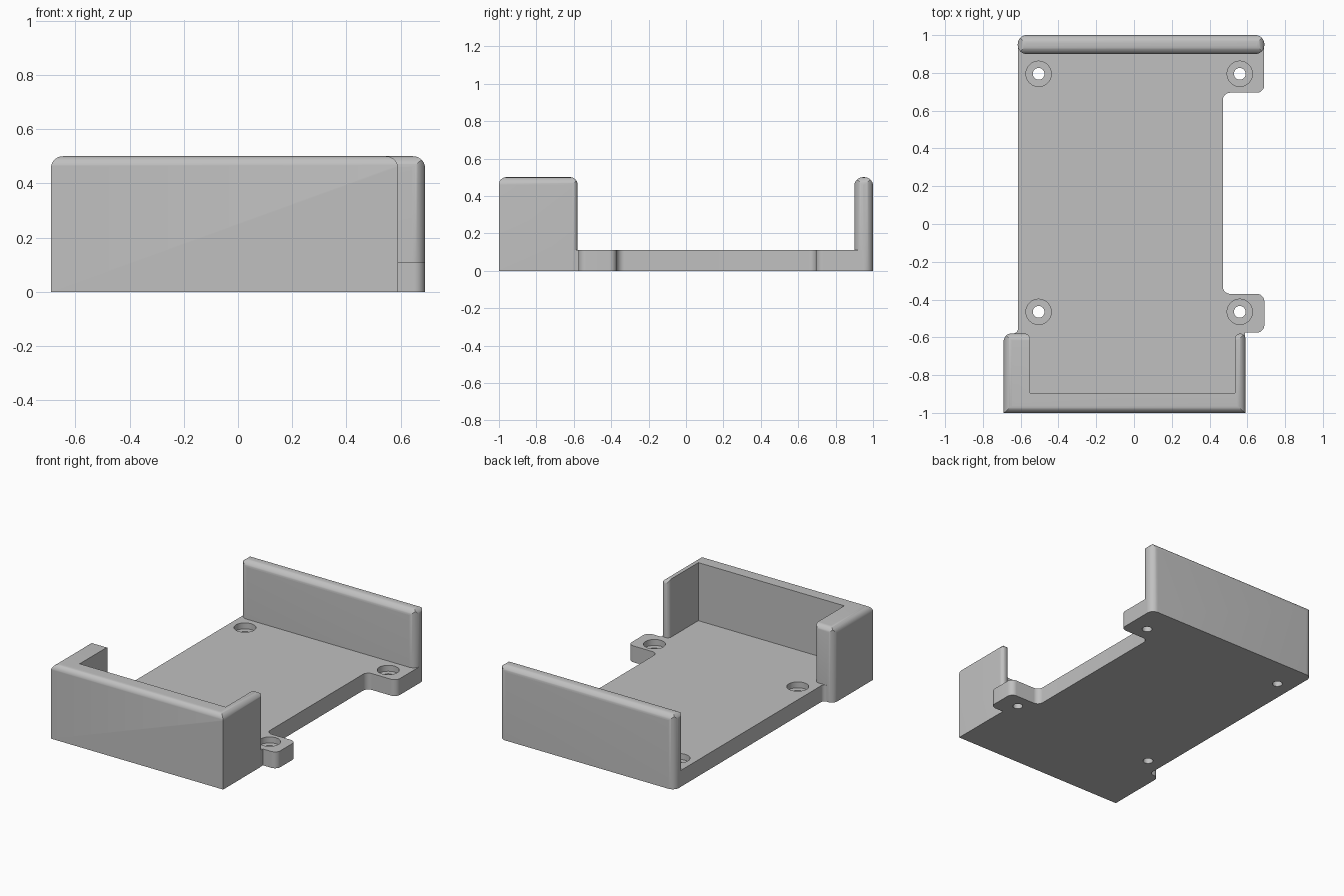
import bpy, bmesh, math
from mathutils import Vector

old = bpy.data.objects.get("Cube")
if old:
    bpy.data.objects.remove(old, do_unlink=True)

EPS = 0.0005  # keeps boolean faces from coinciding


def rounded(points, steps=10):
    """Outline with a fillet of radius r at each (x, y, r) corner."""
    out = []
    n = len(points)
    for i, (x, y, r) in enumerate(points):
        p = Vector((x, y))
        if r == 0:
            out.append(p)
            continue
        a = (Vector(points[i - 1][:2]) - p).normalized()
        b = (Vector(points[(i + 1) % n][:2]) - p).normalized()
        half = a.angle(b) / 2
        centre = p + (a + b).normalized() * r / math.sin(half)
        start = p + a * r / math.tan(half) - centre
        end = p + b * r / math.tan(half) - centre
        sweep = start.angle(end)
        for k in range(steps + 1):
            t = k / steps
            out.append(centre + (start * math.sin((1 - t) * sweep)
                                 + end * math.sin(t * sweep)) / math.sin(sweep))
    return out


def prism(name, points, low, high, axis="z"):
    """Extrude a rounded outline along one axis."""
    place = {"x": lambda p, d: (d, p.x, p.y),
             "y": lambda p, d: (p.x, d, p.y),
             "z": lambda p, d: (p.x, p.y, d)}[axis]
    outline = rounded(points)
    bm = bmesh.new()
    bottom = [bm.verts.new(place(p, low)) for p in outline]
    top = [bm.verts.new(place(p, high)) for p in outline]
    bm.faces.new(bottom)
    bm.faces.new(top)
    for i in range(len(outline)):
        bm.faces.new((bottom[i - 1], bottom[i], top[i], top[i - 1]))
    bmesh.ops.recalc_face_normals(bm, faces=bm.faces)
    mesh = bpy.data.meshes.new(name)
    bm.to_mesh(mesh)
    bm.free()
    obj = bpy.data.objects.new(name, mesh)
    bpy.context.collection.objects.link(obj)
    return obj


def disc_cutter(x, y, radius, low, high):
    bm = bmesh.new()
    bmesh.ops.create_cone(bm, cap_ends=True, segments=48, radius1=radius,
                          radius2=radius, depth=high - low)
    bmesh.ops.translate(bm, verts=bm.verts, vec=(x, y, (low + high) / 2))
    mesh = bpy.data.meshes.new("hole_cutter")
    bm.to_mesh(mesh)
    bm.free()
    obj = bpy.data.objects.new("hole_cutter", mesh)
    bpy.context.collection.objects.link(obj)
    return obj


def combine(target, tool, operation):
    """Apply a boolean and delete the tool."""
    mod = target.modifiers.new("boolean", "BOOLEAN")
    mod.operation = operation
    mod.solver = "EXACT"
    mod.object = tool
    bpy.context.view_layer.objects.active = target
    bpy.ops.object.modifier_apply(modifier=mod.name)
    bpy.data.objects.remove(tool, do_unlink=True)


def round_top(obj, x0, x1, y0, y1, height, rx, ry):
    """Round the outer top edges by intersecting two arched profiles."""
    for axis, a, b, r, top in (("y", x0, x1, rx, height),
                               ("x", y0, y1, ry, height + EPS / 2)):
        a, b = a - EPS, b + EPS
        arch = prism("arch_cutter", [(a, -0.2, 0), (b, -0.2, 0), (b, top, r), (a, top, r)],
                     -1.5, 1.5, axis)
        combine(obj, arch, "INTERSECT")


PLATE, HEIGHT = 0.11, 0.5
LEFT, TAB, NOTCH = -0.615, 0.69, 0.47
ARM_END = -0.58

# Base plate with two screw tabs
tray = prism("mounting_tray", [
    (LEFT, 0.95, 0), (TAB - EPS, 0.95, 0),
    (TAB - EPS, 0.695, 0.04), (NOTCH, 0.695, 0.04),
    (NOTCH, -0.37, 0.04), (TAB, -0.37, 0.04),
    (TAB, -0.575, 0.04), (0.588, -0.575, 0),
    (0.588, -0.7, 0), (0.56, -0.75, 0),
    (0.56, -0.95, 0), (-0.64, -0.95, 0),
    (-0.64, ARM_END + EPS, 0), (LEFT, ARM_END + EPS, 0.024)], 0, PLATE)

# U-shaped front wall
front = prism("front_wall", [
    (-0.69, -1, 0), (0.59, -1, 0),
    (0.59, ARM_END, 0.027), (0.535, ARM_END, 0.027),
    (0.535, -0.895, 0), (-0.55, -0.895, 0),
    (-0.55, ARM_END, 0.03), (-0.69, ARM_END, 0.04)], 0, 0.6)
round_top(front, -0.69, 0.59, -1, ARM_END, HEIGHT, 0.045, 0.04)

# Back wall with a fully rounded top
wx0 = LEFT - EPS
back = prism("back_wall", [
    (wx0, 0.9, 0.047), (TAB, 0.9, 0.047),
    (TAB, 1, 0.047), (wx0, 1, 0.047)], 0, 0.6)
round_top(back, wx0, TAB, 0.9, 1, HEIGHT, 0.045, 0.047)

combine(tray, front, "UNION")
combine(tray, back, "UNION")

# Counterbored screw holes
for hx in (-0.505, 0.56):
    for hy in (-0.465, 0.795):
        combine(tray, disc_cutter(hx, hy, 0.067, 0.07, 0.2), "DIFFERENCE")
        combine(tray, disc_cutter(hx, hy, 0.031, -0.1, 0.2), "DIFFERENCE")

# Plain grey finish
grey = bpy.data.materials.new("light_grey")
grey.use_nodes = True
colour = (0.53, 0.53, 0.53, 1)
grey.diffuse_color = colour
grey.node_tree.nodes["Principled BSDF"].inputs["Base Color"].default_value = colour
tray.data.materials.clear()
tray.data.materials.append(grey)

bpy.ops.object.select_all(action="DESELECT")
tray.select_set(True)
bpy.context.view_layer.objects.active = tray
bpy.ops.object.shade_smooth_by_angle(angle=math.radians(30))
